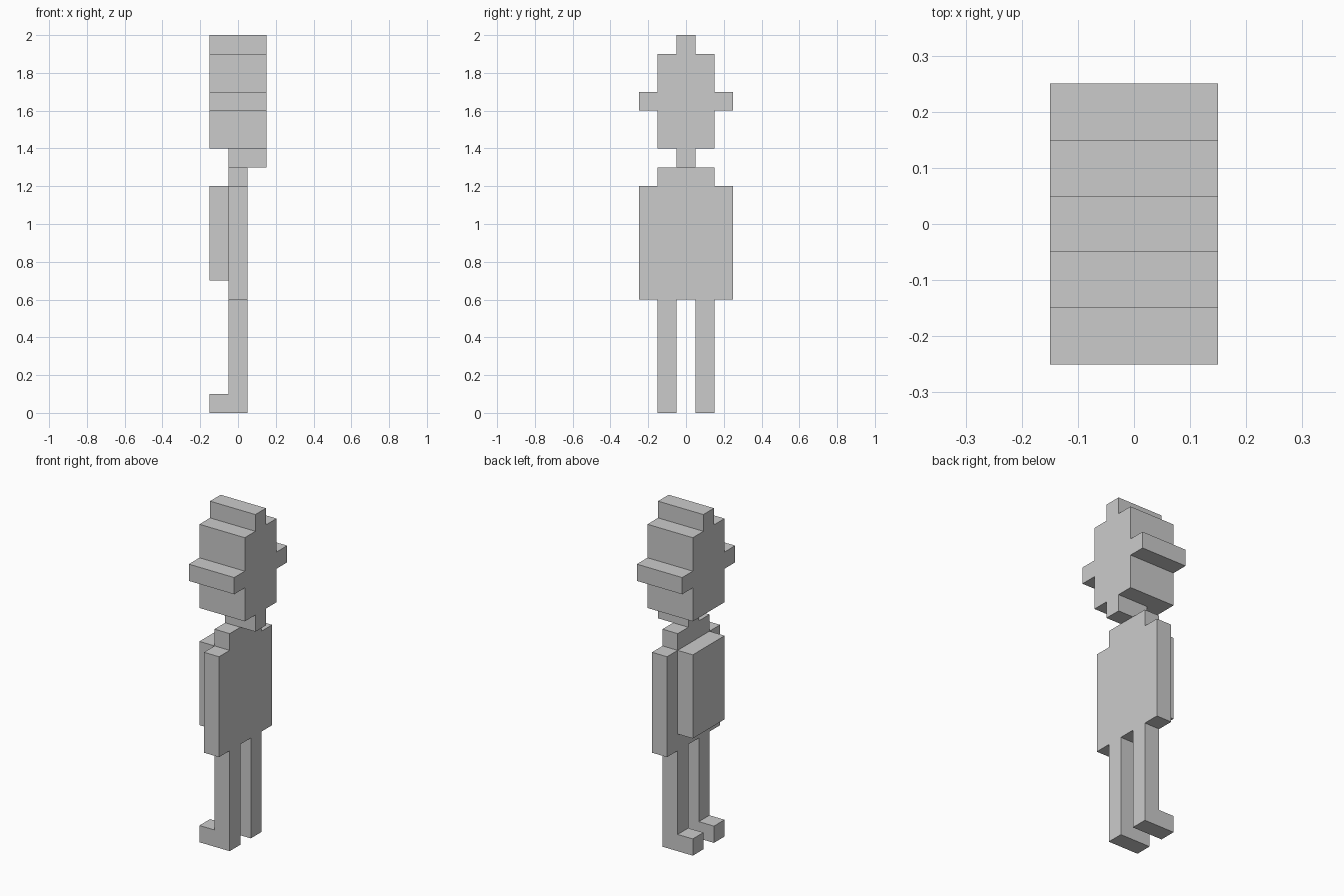
import bpy
import bmesh

if "Cube" in bpy.data.objects:
    bpy.data.objects.remove(bpy.data.objects["Cube"], do_unlink=True)

U = 0.1  # size of one block

grey = bpy.data.materials.new("light_grey")
grey.use_nodes = True
grey.diffuse_color = (0.6, 0.6, 0.6, 1)
grey.node_tree.nodes["Principled BSDF"].inputs["Base Color"].default_value = (0.6, 0.6, 0.6, 1)


def extrude_profile(name, points, axis, start, end):
    """Extrude a (horizontal, z) outline, in blocks, along x or y."""
    def place(h, z, depth):
        return (depth * U, h * U, z * U) if axis == "x" else (h * U, depth * U, z * U)

    bm = bmesh.new()
    face = bm.faces.new([bm.verts.new(place(h, z, start)) for h, z in points])
    new = bmesh.ops.extrude_face_region(bm, geom=[face])["geom"]
    shift = (U * (end - start), 0, 0) if axis == "x" else (0, U * (end - start), 0)
    bmesh.ops.translate(bm, vec=shift,
                        verts=[v for v in new if isinstance(v, bmesh.types.BMVert)])
    bmesh.ops.recalc_face_normals(bm, faces=bm.faces)
    mesh = bpy.data.meshes.new(name)
    bm.to_mesh(mesh)
    bm.free()
    mesh.materials.append(grey)
    obj = bpy.data.objects.new(name, mesh)
    bpy.context.collection.objects.link(obj)
    return obj


def symmetric(half):
    """Complete an outline by mirroring its positive half."""
    return half + [(-h, z) for h, z in reversed(half)]


# Head with ears and top crest
head = symmetric([(1.5, 14), (1.5, 16), (2.5, 16), (2.5, 17),
                  (1.5, 17), (1.5, 19), (.5, 19), (.5, 20)])
extrude_profile("head", head, "x", -1.5, 1.5)

# Neck, reaching out under the head
neck = symmetric([(.5, 13), (.5, 14)])
extrude_profile("neck", neck, "x", -.5, 1.5)

# Torso with hanging arms and stepped shoulders
torso = symmetric([(2.5, 6), (2.5, 12), (1.5, 12), (1.5, 13)])
extrude_profile("torso", torso, "x", -.5, .5)

# Chest block on the foot side
chest = symmetric([(1.5, 7), (1.5, 12)])
extrude_profile("chest_block", chest, "x", -1.5, -.5)

# Legs with feet
leg = [(-1.5, 0), (.5, 0), (.5, 6), (-.5, 6), (-.5, 1), (-1.5, 1)]
for name, side in (("front_leg", -1), ("back_leg", 1)):
    extrude_profile(name, leg, "y", side * .5, side * 1.5)
